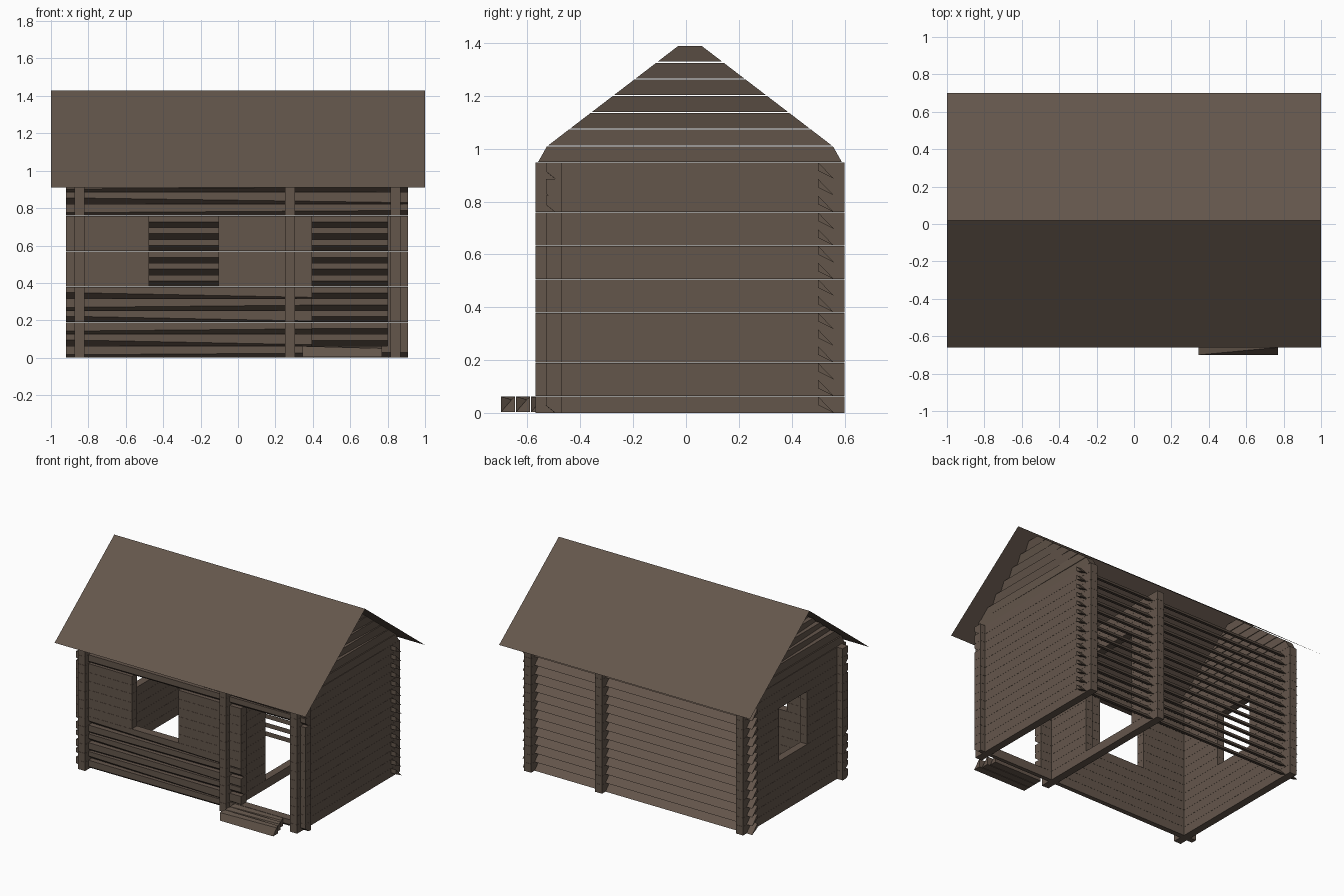
import bpy, bmesh

if "Cube" in bpy.data.objects:
    bpy.data.objects.remove(bpy.data.objects["Cube"])

ROW = 0.0633          # height of one log course
WOOD = bpy.data.materials.new("brown_wood")
WOOD.diffuse_color = (0.127, 0.093, 0.0706, 1)
WOOD.use_nodes = True
WOOD.node_tree.nodes["Principled BSDF"].inputs["Base Color"].default_value = WOOD.diffuse_color


def loft(bm, a, b):
    """Closed solid between two matching cross-sections."""
    va, vb = [bm.verts.new(p) for p in a], [bm.verts.new(p) for p in b]
    n = len(va)
    bm.faces.new(va)
    bm.faces.new(vb[::-1])
    for i in range(n):
        bm.faces.new((va[i], vb[i], vb[(i + 1) % n], va[(i + 1) % n]))


def box(bm, x0, x1, y0, y1, z0, z1):
    ring = lambda z: [(x0, y0, z), (x1, y0, z), (x1, y1, z), (x0, y1, z)]
    loft(bm, ring(z0), ring(z1))


def finish(name, bm):
    bmesh.ops.recalc_face_normals(bm, faces=bm.faces)
    me = bpy.data.meshes.new(name)
    bm.to_mesh(me)
    bm.free()
    me.materials.append(WOOD)
    ob = bpy.data.objects.new(name, me)
    bpy.context.collection.objects.link(ob)
    return ob


def course(row):
    return row * ROW, (row + 1) * ROW - 0.0008


# Side walls and partition: square logs along y, with an optional opening
def cross_wall(name, x0, x1, opening=None, rows=()):
    bm = bmesh.new()
    for r in range(15):
        z0, z1 = course(r)
        spans = [(-0.57, 0.60)]
        if r in rows:
            spans = [(-0.57, opening[0]), (opening[1], 0.60)]
        for y0, y1 in spans:
            box(bm, x0, x1, y0, y1, z0, z1)
    finish(name, bm)


cross_wall("right_wall", 0.815, 0.87)
cross_wall("left_wall", -0.875, -0.82, (-0.13, 0.19), range(6, 12))
cross_wall("partition_wall", 0.25, 0.305, (-0.12, 0.34), range(1, 12))

# Back wall: logs with a sloping outer face and an undercut
bm = bmesh.new()
for r in range(15):
    z0, z1 = course(r)
    prof = [(0.50, z1), (0.50, z0 + 0.03), (0.56, z0)]
    loft(bm, [(-0.92, y, z) for y, z in prof], [(0.91, y, z) for y, z in prof])
finish("back_wall", bm)

# Front wall: long logs with a tapering undercut, short square logs at openings
bm = bmesh.new()


def front_log(r, x0, x1):
    z0, z1 = course(r)
    cuts = (0.04, 0.008) if r % 2 else (0.02, 0.035)

    def section(x, cut):
        return [(x, -0.47, z0), (x, -0.47, z1), (x, -0.53, z1),
                (x, -0.53, z0 + 0.8 * cut), (x, -0.53 + cut, z0)]
    loft(bm, section(x0, cuts[0]), section(x1, cuts[1]))


for r in range(15):
    z0, z1 = course(r)
    if r == 0 or r >= 12:
        front_log(r, -0.92, 0.91)
        continue
    if r < 6:
        front_log(r, -0.92, 0.395)
    else:
        box(bm, -0.92, -0.475, -0.53, -0.47, z0, z1)
        box(bm, -0.105, 0.395, -0.53, -0.47, z0, z1)
    box(bm, 0.80, 0.91, -0.53, -0.47, z0, z1)
finish("front_wall", bm)


# Gables: log courses trimmed to the roof slope, with a twisted outer face
def gable(name, inner, outer):
    bm = bmesh.new()
    s = 1 if outer > inner else -1
    for r in range(15, 22):
        z0, z1 = r * ROW, (r + 1) * ROW - 0.004
        h0, h1 = [min((1.423 - z) / 0.765, 0.575) for z in (z0, z1)]
        low = outer - s * (0.03 if r > 16 else 0.005)
        c = 0.015
        loft(bm,
             [(inner, c - h0, z0), (inner, c - h1, z1),
              (outer, c - h1, z1), (low, c - h0, z0)],
             [(inner, c + h0, z0), (inner, c + h1, z1),
              (outer, c + h1, z1), (outer, c + h0, z0)])
    finish(name, bm)


gable("right_gable", 0.815, 0.87)
gable("left_gable", -0.82, -0.875)

# Roof: one folded sheet
bm = bmesh.new()
rows = [[bm.verts.new((x, y, z)) for x in (-1, 1)]
        for y, z in ((-0.66, 0.91), (0.02, 1.43), (0.70, 0.91))]
for a, b in zip(rows, rows[1:]):
    bm.faces.new((a[0], a[1], b[1], b[0]))
finish("roof", bm)

# Doorstep: planks that are split to a point at the right end
bm = bmesh.new()
for i, y0 in enumerate((-0.70, -0.643, -0.586)):
    y1 = y0 + 0.053
    tip = 0.77 - 0.02 * i
    loft(bm,
         [(0.345, y0, 0.004), (0.345, y1, 0.004), (0.345, y1, 0.062), (0.345, y0, 0.062)],
         [(tip, y0, 0.004), (tip, y1, 0.004), (tip, y1, 0.062), (tip, y0 + 0.04, 0.05)])
finish("doorstep", bm)
